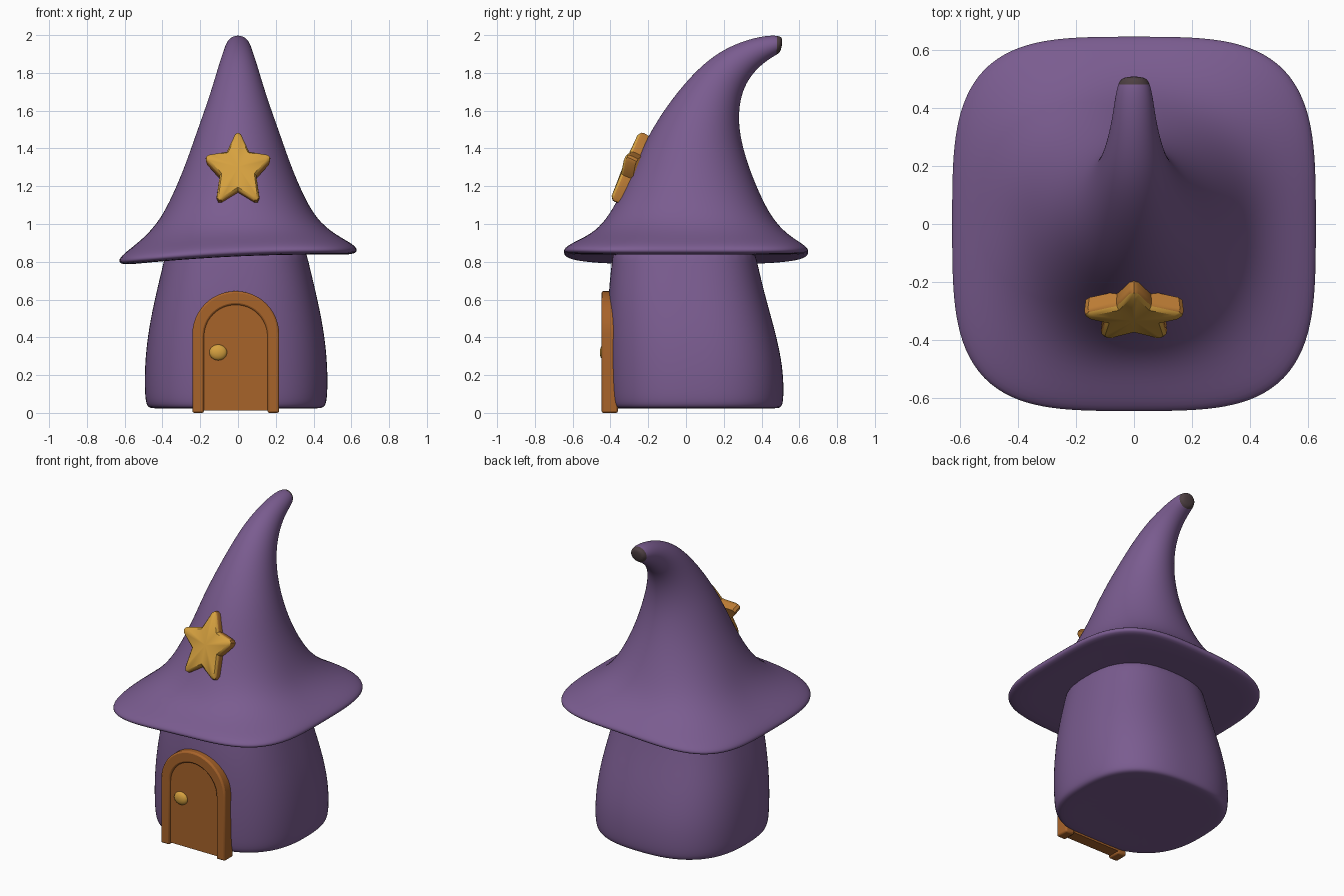
import bpy, bmesh, math
from mathutils import Vector

if "Cube" in bpy.data.objects:
    bpy.data.objects.remove(bpy.data.objects["Cube"])


def material(name, rgb):
    m = bpy.data.materials.new(name)
    m.diffuse_color = (*rgb, 1)
    m.use_nodes = True
    m.node_tree.nodes["Principled BSDF"].inputs["Base Color"].default_value = m.diffuse_color
    return m


PURPLE = material("purple", (0.195, 0.107, 0.278))
DARK = material("dark grey", (0.075, 0.05, 0.055))
GOLD = material("gold", (0.67, 0.355, 0.05))
ORANGE = material("orange", (0.50, 0.20, 0.035))
BROWN = material("brown", (0.39, 0.125, 0.023))


def make(name, bm, mats, subsurf=0, bevel=0):
    bmesh.ops.recalc_face_normals(bm, faces=bm.faces)
    me = bpy.data.meshes.new(name)
    bm.to_mesh(me)
    bm.free()
    ob = bpy.data.objects.new(name, me)
    bpy.context.collection.objects.link(ob)
    for m in mats:
        me.materials.append(m)
    if bevel:
        b = ob.modifiers.new("bevel", 'BEVEL')
        b.width, b.segments, b.limit_method = bevel, 2, 'ANGLE'
    if subsurf:
        s = ob.modifiers.new("subsurf", 'SUBSURF')
        s.levels = s.render_levels = subsurf
    bpy.ops.object.select_all(action='DESELECT')
    ob.select_set(True)
    bpy.context.view_layer.objects.active = ob
    if subsurf:
        bpy.ops.object.shade_smooth()
    else:
        bpy.ops.object.shade_smooth_by_angle(angle=math.radians(35))
    return ob


def bridge(bm, a, b):
    n = len(a)
    for i in range(n):
        bm.faces.new((a[i], a[(i + 1) % n], b[(i + 1) % n], b[i]))


def loft(rings, segs=40, warp=None):
    """Rings: front y, front z, back y, back z, half width, centre x, squareness."""
    bm = bmesh.new()
    loops = []
    for fy, fz, by, bz, hw, cx, n in rings:
        loop = []
        for i in range(segs):
            a = 2 * math.pi * i / segs
            c, s = math.cos(a), math.sin(a)
            r = (abs(c) ** n + abs(s) ** n) ** (-1 / n)
            t = r * s
            p = Vector((cx + hw * r * c, (fy + by) / 2 + t * (by - fy) / 2,
                        (fz + bz) / 2 + t * (bz - fz) / 2))
            if warp:
                p.z += warp(p)
            loop.append(bm.verts.new(p))
        loops.append(loop)
    for a, b in zip(loops, loops[1:]):
        bridge(bm, a, b)
    bm.faces.new(loops[0])
    bm.faces.new(loops[-1])
    return bm


# House body: (z, half width, front y, back y)
body = [(0.025, 0.40, -0.34, 0.44), (0.022, 0.46, -0.39, 0.50), (0.05, 0.48, -0.405, 0.515),
        (0.15, 0.485, -0.412, 0.518), (0.28, 0.482, -0.416, 0.507), (0.45, 0.463, -0.416, 0.468),
        (0.65, 0.42, -0.41, 0.41), (0.82, 0.378, -0.39, 0.373), (0.90, 0.36, -0.38, 0.35)]
make("house_body", loft([(f, z, b, z, w, -0.01, 2.6) for z, w, f, b in body]), [PURPLE], subsurf=2)


# Pointed hat roof with a wavy square brim and a tip curling backwards
def brim_tilt(p):
    fade = max(0.0, min(1.0, 1 - (p.z - 0.88) / 0.2))
    return fade * (0.045 * p.x - 0.05 * p.x ** 2)


hat = [(-0.30, 0.835, 0.30, 0.835, 0.30, 0, 2.8), (-0.45, 0.83, 0.45, 0.83, 0.45, 0, 3.2),
       (-0.63, 0.826, 0.63, 0.826, 0.615, 0, 3.8), (-0.655, 0.853, 0.656, 0.853, 0.636, 0, 3.8),
       (-0.627, 0.885, 0.628, 0.885, 0.61, 0, 3.6), (-0.50, 0.945, 0.54, 0.94, 0.505, 0, 2.9),
       (-0.425, 1.02, 0.455, 1.03, 0.415, 0, 2.4), (-0.36, 1.13, 0.385, 1.17, 0.347, 0, 2.1),
       (-0.28, 1.30, 0.322, 1.33, 0.278, 0, 2), (-0.20, 1.47, 0.286, 1.47, 0.225, 0, 2),
       (-0.10, 1.63, 0.278, 1.58, 0.176, 0, 2), (0.03, 1.79, 0.292, 1.68, 0.132, 0, 2),
       (0.16, 1.905, 0.328, 1.765, 0.102, 0, 2), (0.30, 1.97, 0.388, 1.835, 0.078, 0, 2),
       (0.42, 1.998, 0.448, 1.878, 0.066, 0, 2), (0.49, 1.998, 0.482, 1.898, 0.055, 0, 2),
       (0.515, 1.985, 0.502, 1.91, 0.04, 0, 2)]
bm = loft(hat, warp=brim_tilt)
for face in bm.faces:  # dark tip
    c = face.calc_center_median()
    face.material_index = 1 if c.z > 1.8 and c.y > 0.485 else 0
make("hat_roof", bm, [PURPLE, DARK], subsurf=2)


# Arched door and its frame
def arch(half, top, bottom, cx=-0.012, n=24):
    pts = [(cx + half, bottom)]
    for i in range(n + 1):
        a = math.pi * i / n
        pts.append((cx + half * math.cos(a), top - half + half * math.sin(a)))
    return pts + [(cx - half, bottom)]


def verts(bm, pts, y):
    return [bm.verts.new((x, y, z)) for x, z in pts]


outer, inner = arch(0.23, 0.645, 0.0), arch(0.168, 0.572, 0.0)
bm = bmesh.new()
of, inf = verts(bm, outer, -0.447), verts(bm, inner, -0.447)
ob_, inb = verts(bm, outer, -0.36), verts(bm, inner, -0.36)
for a, b in ((of, inf), (inf, inb), (inb, ob_), (ob_, of)):
    for i in range(len(a) - 1):
        bm.faces.new((a[i], a[i + 1], b[i + 1], b[i]))
bm.faces.new((of[0], inf[0], inb[0], ob_[0]))
bm.faces.new((of[-1], inf[-1], inb[-1], ob_[-1]))
make("door_frame", bm, [BROWN], bevel=0.01)

bm = bmesh.new()
panel = arch(0.17, 0.574, 0.012)
f, b = verts(bm, panel, -0.433), verts(bm, panel, -0.36)
bridge(bm, f, b)
bm.faces.new(f)
bm.faces.new(b)
make("door_panel", bm, [BROWN])

# Round door knob
bm = bmesh.new()
bmesh.ops.create_uvsphere(bm, u_segments=20, v_segments=12, radius=1)
for v in bm.verts:
    v.co = Vector((-0.105 + v.co.x * 0.048, -0.433 + v.co.y * 0.024, 0.32 + v.co.z * 0.042))
make("door_knob", bm, [GOLD], subsurf=1)

# Star leaning on the hat, arms curling slightly forward: orange sides, gold face
up, out = Vector((0, 0.39, 0.92)), Vector((0, -0.92, 0.39))
centre = Vector((0, -0.322, 1.297))


def star_loop(bm, scale, depth):
    loop = []
    for k in range(5):
        a = math.pi / 2 + k * math.tau / 5
        for da, r in ((-0.09, 0.182), (0.0, 0.19), (0.09, 0.182), (math.pi / 5, 0.108)):
            x, h = r * scale * math.cos(a + da) * 0.95, r * scale * math.sin(a + da)
            bend = -0.7 * x * x if h > 0 else 0
            h *= 1.1 if h > 0 else 1.2
            loop.append(bm.verts.new(centre + Vector((x, bend, 0)) + up * h + out * depth))
    return loop


bm = bmesh.new()
loops = [star_loop(bm, s, d) for s, d in ((0.97, -0.06), (1.0, -0.02), (0.98, -0.005), (0.88, 0.008))]
for a, b in zip(loops, loops[1:]):
    bridge(bm, a, b)
bm.faces.new(loops[0])
tip = bm.verts.new(centre + out * 0.014)
for i in range(len(loops[-1])):
    bm.faces.new((loops[-1][i], loops[-1][(i + 1) % len(loops[-1])], tip))
bmesh.ops.recalc_face_normals(bm, faces=bm.faces)
bm.normal_update()
for face in bm.faces:
    face.material_index = 0 if face.normal.dot(out) > 0.5 else 1
make("star", bm, [GOLD, ORANGE])
